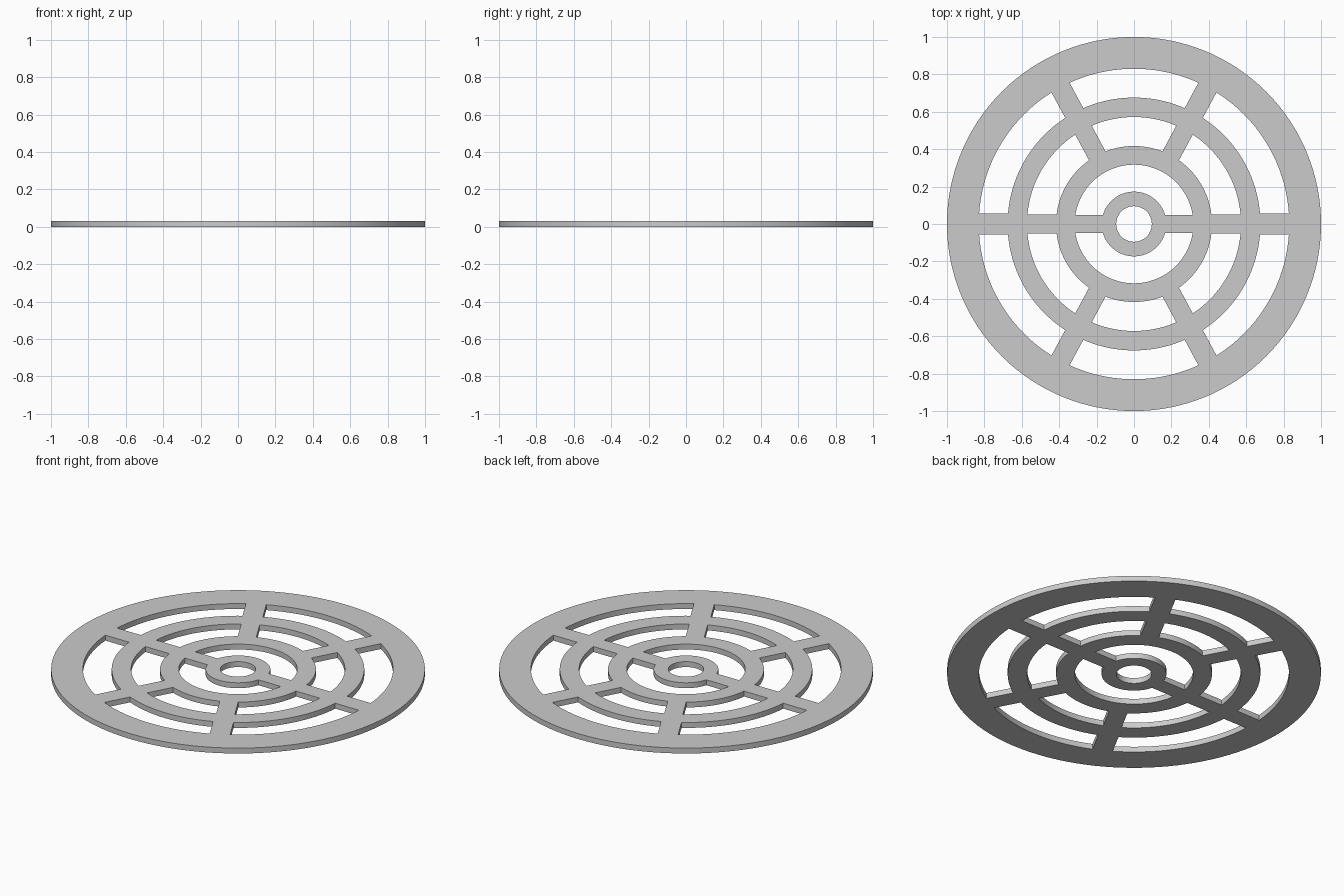
import bpy, bmesh
from math import sin, cos, asin, pi, radians

if "Cube" in bpy.data.objects:
    bpy.data.objects.remove(bpy.data.objects["Cube"])

THICK = 0.032
DIAG = radians(61.7)  # direction of the slanted spokes


def arc(r, a0, a1, n):
    return [(r * cos(a0 + (a1 - a0) * i / n), r * sin(a0 + (a1 - a0) * i / n))
            for i in range(n + 1)]


def circle(r, n=128):
    return arc(r, 0, 2 * pi, n)[:-1]


def slot(r0, r1, s0, s1, half):
    """Window between two radii and two straight spokes of given half width."""
    n = max(12, int(abs(s1 - s0) / (2 * pi) * 128))
    i, o = asin(half / r0), asin(half / r1)
    return arc(r0, s0 + i, s1 - i, n) + arc(r1, s1 - o, s0 + o, n)


# Outlines: outer rim and centre hole
outlines = [circle(1.0), circle(0.095)]

# Two inner windows, separated by the horizontal spokes
for k in range(2):
    outlines.append(slot(0.173, 0.317, k * pi, (k + 1) * pi, 0.048))

# Middle and outer rows of six windows
spokes = [0, DIAG, pi - DIAG, pi, pi + DIAG, 2 * pi - DIAG, 2 * pi]
for r0, r1, half in ((0.417, 0.572, 0.05), (0.676, 0.83, 0.055)):
    for a, b in zip(spokes, spokes[1:]):
        outlines.append(slot(r0, r1, a, b, half))

# Filled flat curve with holes, extruded to the plate thickness
curve = bpy.data.curves.new("grate_profile", 'CURVE')
curve.dimensions = '2D'
curve.fill_mode = 'BOTH'
curve.extrude = THICK / 2
for pts in outlines:
    sp = curve.splines.new('POLY')
    sp.points.add(len(pts) - 1)
    for p, (x, y) in zip(sp.points, pts):
        p.co = (x, y, 0, 1)
    sp.use_cyclic_u = True
helper = bpy.data.objects.new("grate_profile", curve)
bpy.context.collection.objects.link(helper)
mesh = bpy.data.meshes.new_from_object(
    helper.evaluated_get(bpy.context.evaluated_depsgraph_get()))
bpy.data.objects.remove(helper)

# Weld into one solid standing on the ground
bm = bmesh.new()
bm.from_mesh(mesh)
bmesh.ops.remove_doubles(bm, verts=bm.verts, dist=1e-5)
bmesh.ops.translate(bm, verts=bm.verts, vec=(0, 0, THICK / 2))
bmesh.ops.recalc_face_normals(bm, faces=bm.faces)
bm.to_mesh(mesh)
bm.free()
grate = bpy.data.objects.new("drain_grate", mesh)
bpy.context.collection.objects.link(grate)

bpy.context.view_layer.objects.active = grate
grate.select_set(True)
bpy.ops.object.shade_smooth_by_angle(angle=radians(30))
